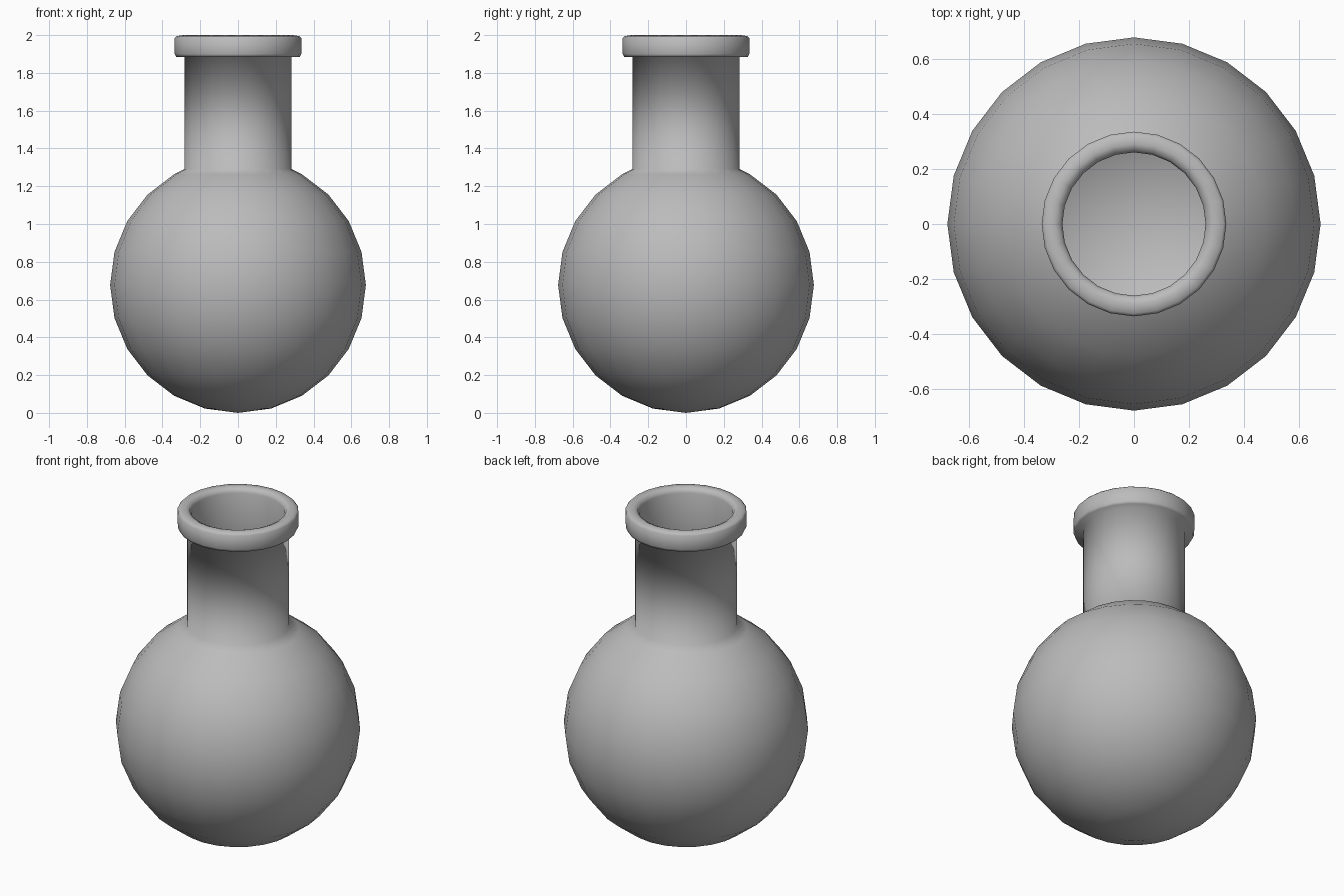
import bpy, bmesh, math

if "Cube" in bpy.data.objects:
    bpy.data.objects.remove(bpy.data.objects["Cube"])

R, WALL, SEG = 0.677, 0.02, 24

glass = bpy.data.materials.new("grey_glass")
glass.diffuse_color = (0.5, 0.5, 0.5, 1)
glass.use_nodes = True
glass.node_tree.nodes["Principled BSDF"].inputs["Base Color"].default_value = glass.diffuse_color


def bulb(radius, neck):
    """Quarter-step arc from the bottom pole up to the neck radius."""
    pts = []
    for i in range(11):
        a = math.radians(15 * i)
        pts.append((radius * math.sin(a), R - radius * math.cos(a)))
    pts.append((neck, R + math.sqrt(radius ** 2 - neck ** 2)))
    return pts


def lathe(name, profile):
    bm = bmesh.new()
    verts = [bm.verts.new((r, 0, z)) for r, z in profile]
    edges = [bm.edges.new(p) for p in zip(verts, verts[1:])]
    bmesh.ops.spin(bm, geom=verts + edges, axis=(0, 0, 1), cent=(0, 0, 0),
                   angle=2 * math.pi, steps=SEG, use_duplicate=False)
    bmesh.ops.remove_doubles(bm, verts=bm.verts, dist=1e-4)
    bmesh.ops.recalc_face_normals(bm, faces=bm.faces)
    for f in bm.faces:
        f.smooth = True
    me = bpy.data.meshes.new(name)
    bm.to_mesh(me)
    bm.free()
    me.materials.append(glass)
    ob = bpy.data.objects.new(name, me)
    bpy.context.collection.objects.link(ob)
    return ob


# Flask: outer bulb, neck, rolled lip, then the inner wall back to the bottom
outer = bulb(R, 0.283)
lip = [(0.283, 1.885), (0.328, 1.885), (0.335, 1.90), (0.335, 1.985),
       (0.325, 1.995), (0.29, 2.0), (0.268, 1.99), (0.26, 1.97)]
inner = bulb(R - WALL, 0.26)[::-1]
lathe("flask", outer + lip + inner)
